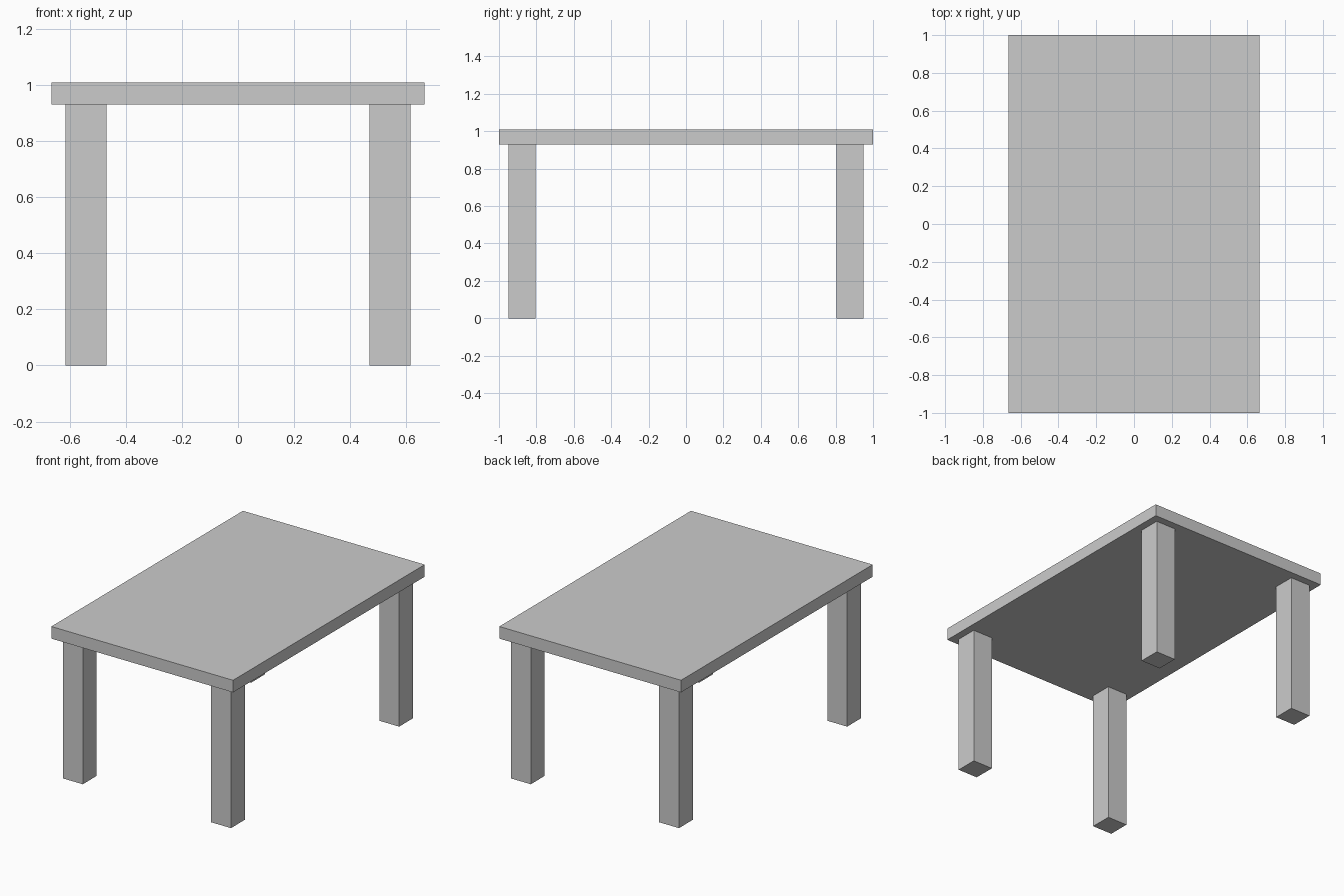
import bpy

if "Cube" in bpy.data.objects:
    bpy.data.objects.remove(bpy.data.objects["Cube"])


def box(name, lo, hi):
    """Axis-aligned box between two corners."""
    size = [b - a for a, b in zip(lo, hi)]
    centre = [(a + b) / 2 for a, b in zip(lo, hi)]
    bpy.ops.mesh.primitive_cube_add(size=1, location=centre)
    ob = bpy.context.object
    ob.name = name
    ob.scale = size
    bpy.ops.object.transform_apply(location=False, rotation=False, scale=True)
    return ob


TOP_X, TOP_Y = 0.664, 1.0        # half sizes of the top
TOP_LOW, TOP_HIGH = 0.929, 1.009
LEG, INSET = 0.145, 0.05         # leg thickness and distance from the edge

# Table top
box("table_top", (-TOP_X, -TOP_Y, TOP_LOW), (TOP_X, TOP_Y, TOP_HIGH))

# Four square legs, set in from the corners
leg_x = TOP_X - INSET - LEG / 2
leg_y = TOP_Y - INSET - LEG / 2
h = LEG / 2
for sy, end in ((-1, "front"), (1, "back")):
    for sx, side in ((-1, "left"), (1, "right")):
        x, y = sx * leg_x, sy * leg_y
        box(f"{end}_{side}_leg", (x - h, y - h, 0), (x + h, y + h, TOP_LOW))
